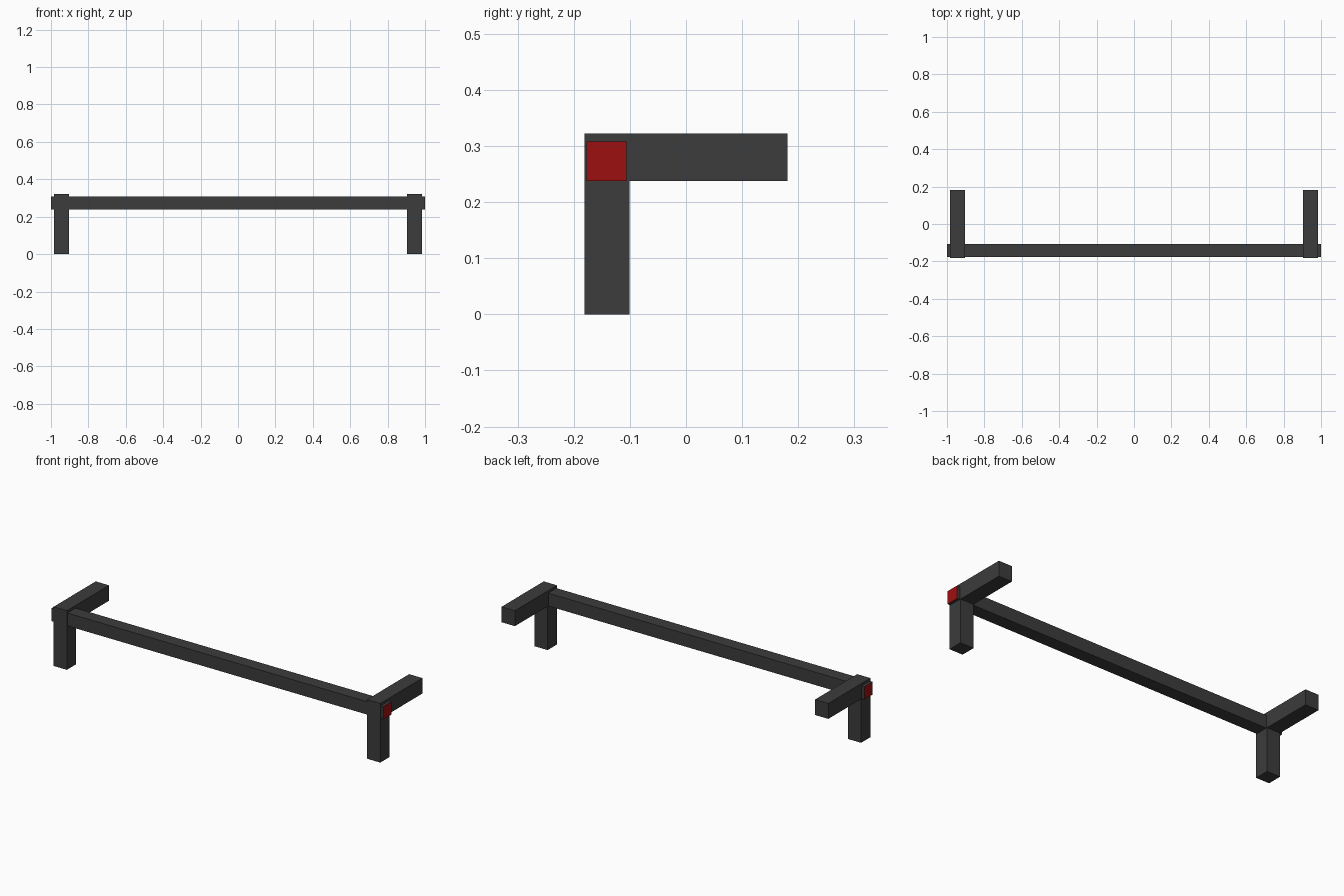
import bpy
import bmesh

if "Cube" in bpy.data.objects:
    bpy.data.objects.remove(bpy.data.objects["Cube"])


def material(name, rgb):
    m = bpy.data.materials.new(name)
    m.diffuse_color = (*rgb, 1.0)
    m.use_nodes = True
    m.node_tree.nodes["Principled BSDF"].inputs["Base Color"].default_value = m.diffuse_color
    return m


dark = material("dark_grey", (0.045, 0.045, 0.045))
red = material("red", (0.34, 0.005, 0.005))


def extrude_profile(name, profile, x0, x1, mats):
    """Extrude a (y, z) outline along x."""
    bm = bmesh.new()
    face = bm.faces.new([bm.verts.new((x0, y, z)) for y, z in profile])
    new = bmesh.ops.extrude_face_region(bm, geom=[face], use_keep_orig=True)["geom"]
    verts = [v for v in new if isinstance(v, bmesh.types.BMVert)]
    bmesh.ops.translate(bm, verts=verts, vec=(x1 - x0, 0, 0))
    bmesh.ops.recalc_face_normals(bm, faces=bm.faces)
    mesh = bpy.data.meshes.new(name)
    bm.to_mesh(mesh)
    bm.free()
    for m in mats:
        mesh.materials.append(m)
    obj = bpy.data.objects.new(name, mesh)
    bpy.context.collection.objects.link(obj)
    return obj


# End brackets: front leg with an arm reaching back
bracket = [(-0.181, 0), (-0.101, 0), (-0.101, 0.238),
           (0.181, 0.238), (0.181, 0.322), (-0.181, 0.322)]
for side, x in (("left", -0.944), ("right", 0.944)):
    extrude_profile(side + "_bracket", bracket, x - 0.04, x + 0.04, [dark])

# Long rail through both brackets, with red end faces
rail_profile = [(-0.177, 0.238), (-0.106, 0.238), (-0.106, 0.308), (-0.177, 0.308)]
rail = extrude_profile("rail", rail_profile, -1, 1, [dark, red])
for p in rail.data.polygons:
    p.material_index = 1 if abs(p.normal.x) > 0.9 else 0
